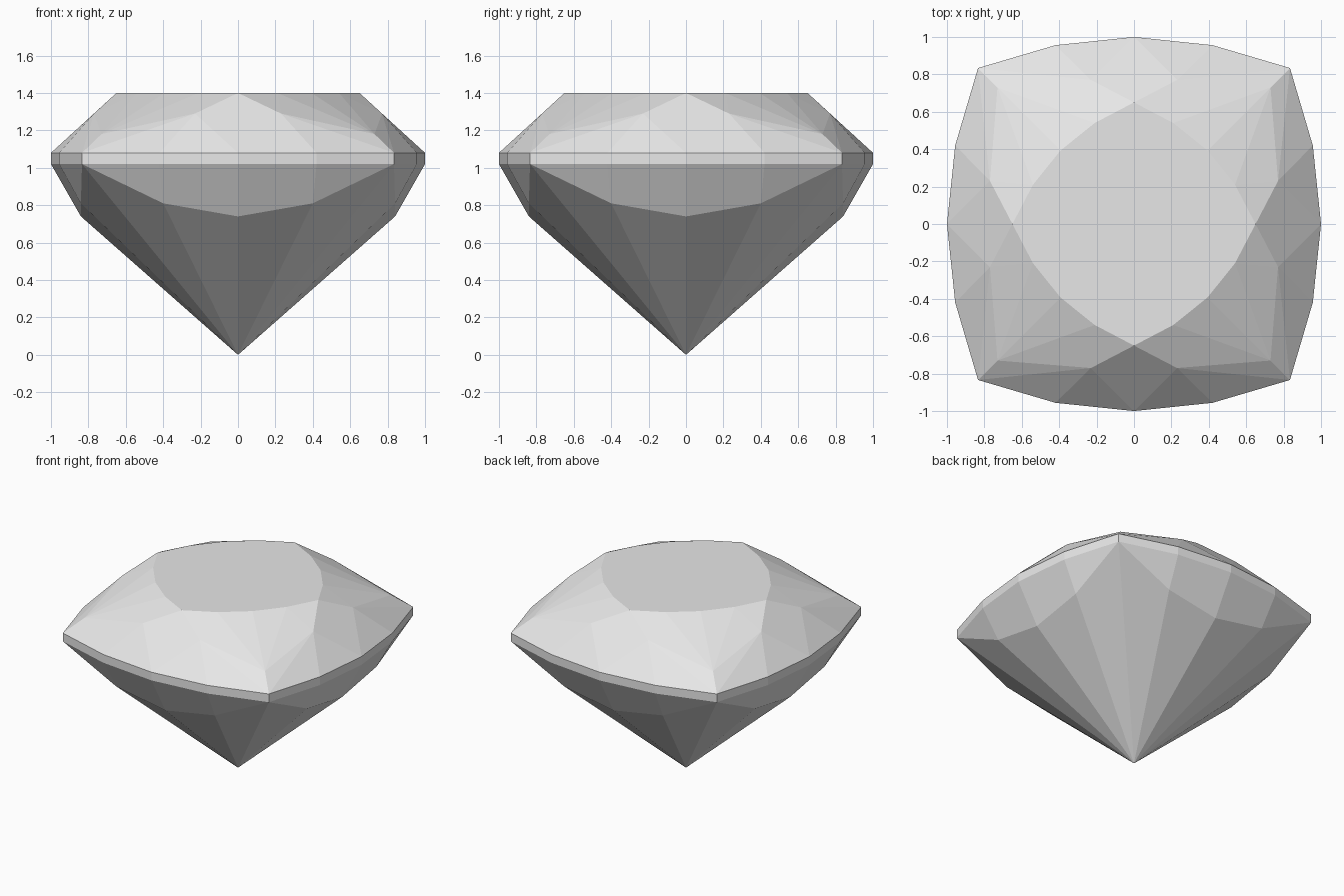
import bpy
import bmesh
import math

if "Cube" in bpy.data.objects:
    bpy.data.objects.remove(bpy.data.objects["Cube"], do_unlink=True)


def eightfold(x, y, z):
    """All mirror images of a point across both axes and both diagonals."""
    return {(sx * a, sy * b, z) for a, b in ((x, y), (y, x))
            for sx in (-1, 1) for sy in (-1, 1)}


TABLE_Z, GIRDLE_TOP, GIRDLE_BOTTOM = 1.4, 1.08, 1.02
girdle_outline = [(0, 1), (0.42, 0.956), (0.834, 0.834)]
table_outline = [(0, 0.65), (0.21, 0.54), (0.393, 0.393)]

corners = [(x, y, TABLE_Z) for x, y in table_outline]          # flat table
corners += [(0.23, 0.77, 1.29), (0.73, 0.73, 1.18)]            # crown facets
corners += [(x, y, z) for x, y in girdle_outline               # girdle band
            for z in (GIRDLE_TOP, GIRDLE_BOTTOM)]
corners += [(0, 0.84, 0.74), (0.4, 0.84, 0.81)]                # pavilion facets
corners += [(0, 0, 0)]                                         # bottom point

# The cut stone is convex, so its facets are the hull of its corners
bm = bmesh.new()
for corner in corners:
    for point in sorted(eightfold(*corner)):
        bm.verts.new(point)
bmesh.ops.remove_doubles(bm, verts=bm.verts, dist=0.0001)
bmesh.ops.convex_hull(bm, input=bm.verts)
bmesh.ops.dissolve_limit(bm, angle_limit=math.radians(0.5),
                         verts=bm.verts, edges=bm.edges)
bmesh.ops.recalc_face_normals(bm, faces=bm.faces)

mesh = bpy.data.meshes.new("cut_gemstone")
bm.to_mesh(mesh)
bm.free()

# Single pale grey colour
grey = bpy.data.materials.new("pale_grey")
grey.use_nodes = True
colour = (0.8, 0.8, 0.8, 1)
grey.diffuse_color = colour
grey.node_tree.nodes["Principled BSDF"].inputs["Base Color"].default_value = colour
mesh.materials.append(grey)

gem = bpy.data.objects.new("cut_gemstone", mesh)
bpy.context.collection.objects.link(gem)
